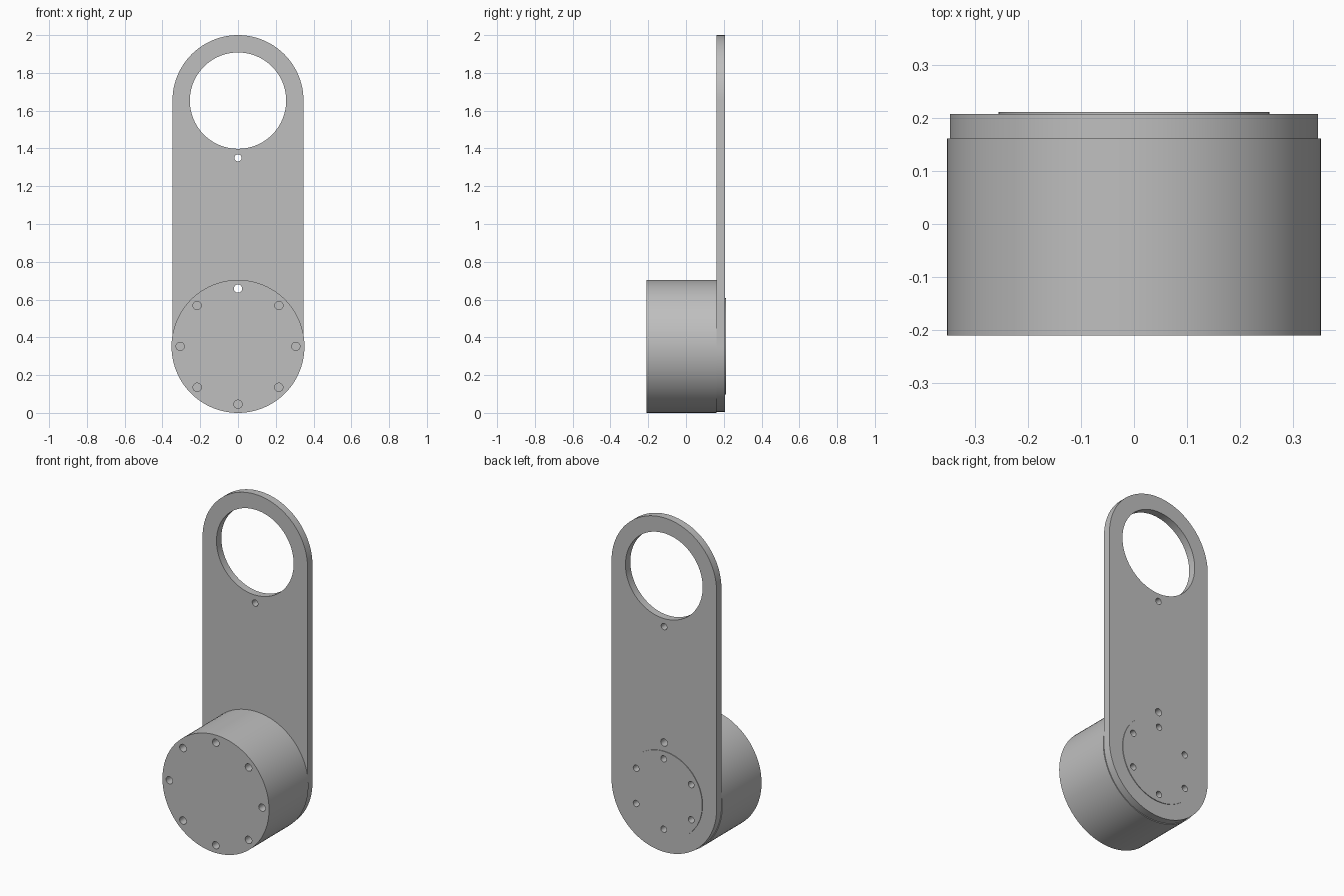
import bpy, bmesh, math
from mathutils import Matrix, Vector

cube = bpy.data.objects.get("Cube")
if cube:
    bpy.data.objects.remove(cube, do_unlink=True)

# Main dimensions
HUB_Z, EYE_Z = 0.352, 1.653
DRUM_R, PLATE_R, BORE_R = 0.352, 0.347, 0.255
FRONT, JOINT, PLATE_BACK, DISC_BACK = -0.21, 0.161, 0.207, 0.211

grey = bpy.data.materials.new("plain_grey")
grey.use_nodes = True
colour = (0.52, 0.52, 0.52, 1)
grey.diffuse_color = colour
grey.node_tree.nodes["Principled BSDF"].inputs["Base Color"].default_value = colour


def add_cylinder(bm, x, z, radius, y0, y1, segments=96):
    place = Matrix.Translation((x, (y0 + y1) / 2, z)) @ Matrix.Rotation(math.pi / 2, 4, "X")
    bmesh.ops.create_cone(bm, cap_ends=True, segments=segments, radius1=radius,
                          radius2=radius, depth=y1 - y0, matrix=place)


def make_object(name, bm):
    bmesh.ops.recalc_face_normals(bm, faces=bm.faces)
    mesh = bpy.data.meshes.new(name)
    bm.to_mesh(mesh)
    bm.free()
    mesh.materials.append(grey)
    obj = bpy.data.objects.new(name, mesh)
    bpy.context.collection.objects.link(obj)
    return obj


def finish(obj, holes):
    """Cut round holes (x, z, radius, y0, y1, segments), then smooth the walls."""
    bm = bmesh.new()
    for hole in holes:
        add_cylinder(bm, *hole)
    cutter = make_object(obj.name + "_cutter", bm)
    cutter.hide_render = True
    bpy.ops.object.select_all(action="DESELECT")
    bpy.context.view_layer.objects.active = obj
    obj.select_set(True)
    cut = obj.modifiers.new("holes", "BOOLEAN")
    cut.object, cut.operation, cut.solver = cutter, "DIFFERENCE", "EXACT"
    bpy.ops.object.modifier_apply(modifier=cut.name)
    bpy.data.objects.remove(cutter, do_unlink=True)
    bpy.ops.object.shade_smooth_by_angle(angle=math.radians(30))


def ring(count, radius):
    for i in range(count):
        a = math.pi / 2 + math.tau * i / count
        yield radius * math.cos(a), HUB_Z + radius * math.sin(a)


# Drum with eight screw holes, the top one passing right through
bm = bmesh.new()
add_cylinder(bm, 0, HUB_Z, DRUM_R, FRONT, JOINT)
finish(make_object("drum", bm),
       [(x, z, 0.022, FRONT - 0.1, 0.3 if i == 0 else FRONT + 0.1, 24)
        for i, (x, z) in enumerate(ring(8, 0.306))])

# Long arm plate with rounded ends
bm = bmesh.new()
outline = []
for centre, start in ((EYE_Z, 0), (HUB_Z, math.pi)):
    for i in range(49):
        a = start + math.pi * i / 48
        outline.append(bm.verts.new((PLATE_R * math.cos(a), JOINT, centre + PLATE_R * math.sin(a))))
face = bm.faces.new(outline)
extruded = bmesh.ops.extrude_face_region(bm, geom=[face])["geom"]
bmesh.ops.translate(bm, vec=Vector((0, PLATE_BACK - JOINT, 0)),
                    verts=[v for v in extruded if isinstance(v, bmesh.types.BMVert)])
finish(make_object("arm_plate", bm),
       [(0, z, r, 0, 0.4, n) for z, r, n in (
           (EYE_Z, BORE_R, 96), (HUB_Z, BORE_R, 96), (1.35, 0.019, 24), (HUB_Z + 0.306, 0.022, 24))])

# Output disc seated in the plate, with six screw holes
bm = bmesh.new()
add_cylinder(bm, 0, HUB_Z, BORE_R, JOINT, DISC_BACK)
finish(make_object("output_disc", bm),
       [(x, z, 0.019, 0, 0.4, 24) for x, z in ring(6, 0.21)])
